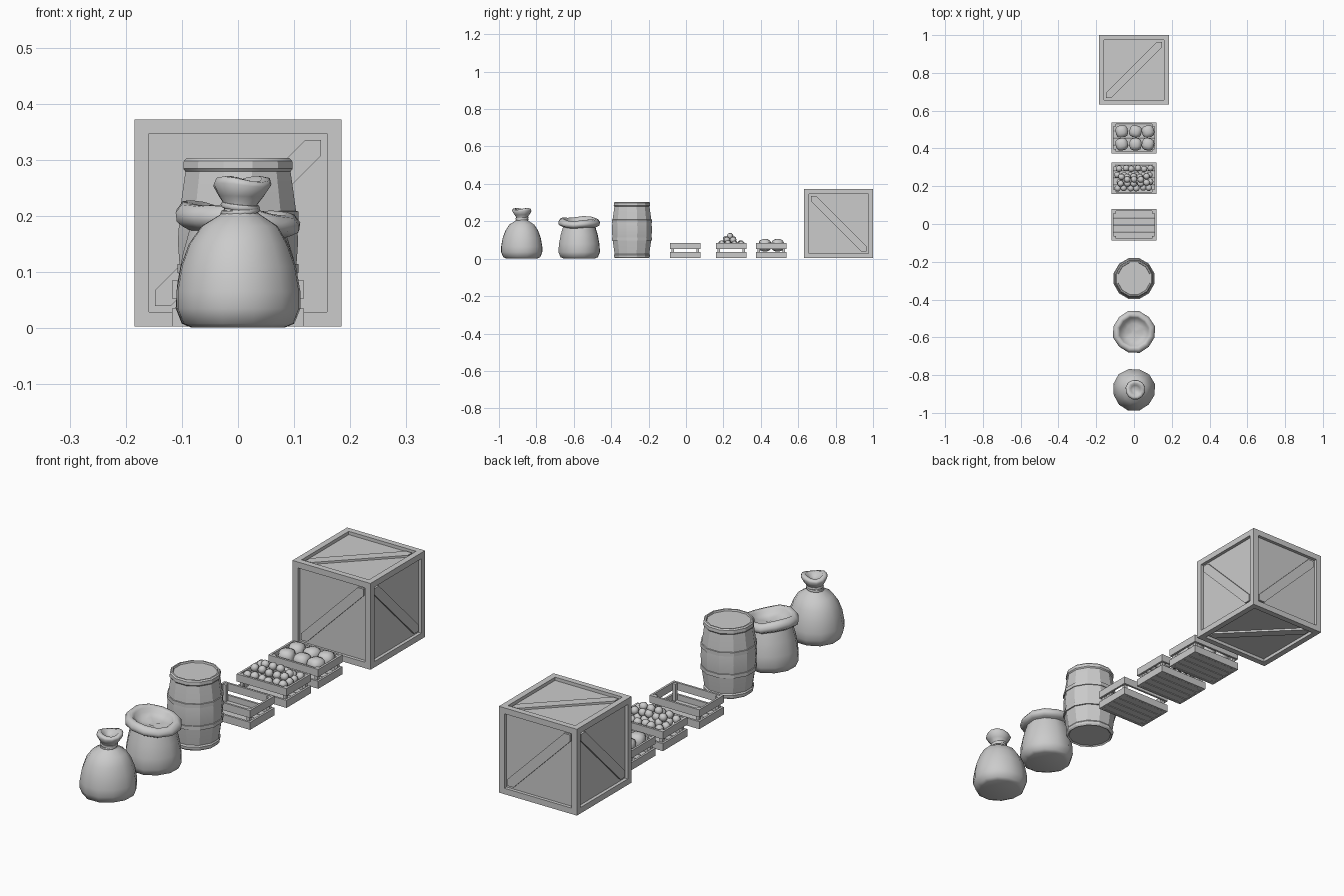
import bpy, bmesh, math, random
from mathutils import Vector, Matrix

if "Cube" in bpy.data.objects:
    bpy.data.objects.remove(bpy.data.objects["Cube"])

random.seed(4)


def finish(name, bm, smooth=None):
    bmesh.ops.recalc_face_normals(bm, faces=bm.faces)
    me = bpy.data.meshes.new(name)
    bm.to_mesh(me)
    bm.free()
    ob = bpy.data.objects.new(name, me)
    bpy.context.collection.objects.link(ob)
    if smooth:
        bpy.ops.object.select_all(action='DESELECT')
        ob.select_set(True)
        bpy.context.view_layer.objects.active = ob
        bpy.ops.object.shade_smooth_by_angle(angle=math.radians(smooth))
    return ob


def add_box(bm, loc, size):
    m = Matrix.Translation(loc) @ Matrix.Diagonal((*size, 1))
    bmesh.ops.create_cube(bm, size=1, matrix=m)


def lathe(name, profile, sides, y, smooth=None, warp=None):
    """Revolve (radius, z) points; both ends are capped."""
    bm = bmesh.new()
    rings = []
    for i, (r, z) in enumerate(profile):
        ring = []
        for k in range(sides):
            a = 2 * math.pi * (k + 0.5) / sides
            p = Vector((r * math.cos(a), r * math.sin(a), z))
            if warp:
                p = warp(p, a)
            ring.append(bm.verts.new(p + Vector((0, y, 0))))
        rings.append(ring)
    for lo, hi in zip(rings, rings[1:]):
        for k in range(sides):
            n = (k + 1) % sides
            bm.faces.new((lo[k], lo[n], hi[n], hi[k]))
    bm.faces.new(rings[0][::-1])
    bm.faces.new(rings[-1])
    return finish(name, bm, smooth)


# Large crate: cube with recessed panels
C = Vector((0, 0.816, 0.1875))
H = 0.1845
bm = bmesh.new()
bmesh.ops.create_cube(bm, size=2 * H, matrix=Matrix.Translation(C))
bmesh.ops.inset_individual(bm, faces=bm.faces[:], thickness=0.036)
panels = [f for f in bm.faces if f.calc_area() > 0.06]
for f in panels:
    f.normal_update()
for f in panels:
    n = f.normal.copy()
    res = bmesh.ops.extrude_discrete_faces(bm, faces=[f])
    bmesh.ops.translate(bm, verts=res['faces'][0].verts[:], vec=-n * 0.014)
finish("large_crate", bm)

# Diagonal brace on each crate face
h, c = 0.148, 0.028
outline = [(-h, -h), (c - h, -h), (h, h - c), (h, h), (h - c, h), (-h, c - h)]
faces = [((1, 0, 0), (0, 0, 1), 1), ((0, 1, 0), (0, 0, 1), -1),
         ((-1, 0, 0), (0, 0, 1), 1), ((0, -1, 0), (0, 0, 1), -1),
         ((1, 0, 0), (0, 1, 0), 1), ((1, 0, 0), (0, -1, 0), 1)]
bm = bmesh.new()
for right, up, flip in faces:
    r, u = Vector(right), Vector(up)
    n = r.cross(u)
    f = bm.faces.new([bm.verts.new(C + r * a * flip + u * b + n * (H - 0.0145)) for a, b in outline])
    ext = bmesh.ops.extrude_face_region(bm, geom=[f])
    bmesh.ops.translate(bm, vec=n * 0.009,
                        verts=[v for v in ext['geom'] if isinstance(v, bmesh.types.BMVert)])
    bm.faces.new([bm.verts.new(C + r * a * flip + u * b + n * (H - 0.0145)) for a, b in outline]) \
        if not f.is_valid else None
finish("crate_braces", bm)


# Small slatted crates
def small_crate(name, y):
    bm = bmesh.new()
    X, Y, t = 0.118, 0.0825, 0.009
    for zc in (0.0185, 0.069):
        for s in (-1, 1):
            add_box(bm, (0, y + s * (Y - t / 2), zc), (2 * X, t, 0.032))
            add_box(bm, (s * (X - t / 2), y, zc), (t, 2 * (Y - t), 0.032))
    for sx in (-1, 1):
        for sy in (-1, 1):
            add_box(bm, (sx * (X - t - 0.007), y + sy * (Y - t - 0.007), 0.043), (0.014, 0.014, 0.08))
    n = 4
    w = 2 * (Y - t) / n
    for i in range(n):
        add_box(bm, (0, y - Y + t + w * (i + 0.5), 0.0075), (2 * (X - t), w - 0.004, 0.008))
    finish(name, bm)


small_crate("empty_crate", -0.004)
small_crate("small_fruit_crate", 0.242)
small_crate("large_produce_crate", 0.456)

# Heap of small fruit
bm = bmesh.new()


def fruit(x, y, z):
    m = Matrix.Translation((x, 0.242 + y, z)) @ Matrix.Rotation(random.random() * 3, 4, (1, 1, 1))
    bmesh.ops.create_uvsphere(bm, u_segments=8, v_segments=6, radius=0.0175, matrix=m)


j = lambda: random.uniform(-0.003, 0.003)
for row in range(4):
    for col in range(6):
        fruit(-0.085 + 0.033 * col + (row % 2) * 0.008 + j(), -0.051 + 0.034 * row + j(), 0.079 + j())
for row in range(2):
    for col in range(5):
        fruit(-0.068 + 0.034 * col + j(), -0.026 + 0.034 * row + j(), 0.102 + j())
for col in range(3):
    fruit(-0.036 + 0.036 * col, -0.009 + j(), 0.12)
finish("small_fruit", bm, 60)

# Six large vegetables, rounded blocks
bm = bmesh.new()
for x in (-0.065, 0.008, 0.074):
    for y in (-0.034, 0.034):
        part = bmesh.new()
        bmesh.ops.create_cube(part, size=2)
        bmesh.ops.subdivide_edges(part, edges=part.edges[:], cuts=2, use_grid_fill=True)
        turn = Matrix.Rotation(random.uniform(-0.4, 0.4), 3, 'Z')
        for v in part.verts:
            v.co = turn @ (v.co.normalized() * 0.029 + v.co * 0.006)
            v.co += Vector((x, 0.456 + y, 0.07 + (0.002 if x else 0)))
        tmp = bpy.data.meshes.new("block")
        part.to_mesh(tmp)
        part.free()
        bm.from_mesh(tmp)
        bpy.data.meshes.remove(tmp)
finish("large_vegetables", bm, 60)

# Barrel with rims, inset lid and hoops
YB = -0.289
lathe("barrel", [(0.088, 0.008), (0.094, 0.003), (0.099, 0.01), (0.1, 0.02), (0.096, 0.026),
                 (0.107, 0.1), (0.111, 0.155), (0.107, 0.21), (0.097, 0.279), (0.101, 0.284),
                 (0.1, 0.298), (0.095, 0.303), (0.089, 0.303), (0.087, 0.296)], 12, YB, 25)
for tag, z in (("lower", 0.106), ("upper", 0.2)):
    lathe(tag + "_hoop", [(0.104, z - 0.009), (0.1115, z - 0.008), (0.1115, z + 0.008),
                          (0.104, z + 0.009)], 12, YB, 25)


# Open sack with a slanted rolled collar
def slant(p, a):
    k = max(0, (p.z - 0.1) / 0.1)
    p.z += k * (-0.11 * p.x + 0.004 * math.sin(3 * a))
    f = 1 + 0.02 * math.sin(4 * a + 1)
    return Vector((p.x * f, p.y * f, p.z))


lathe("open_sack", [(0.085, 0.001), (0.102, 0.008), (0.113, 0.035), (0.11, 0.08), (0.1, 0.13),
                    (0.088, 0.17), (0.098, 0.174), (0.111, 0.182), (0.113, 0.197), (0.102, 0.211),
                    (0.088, 0.214), (0.078, 0.207), (0.072, 0.193), (0.045, 0.183), (0.015, 0.18)],
      12, -0.571, 70, slant)


# Closed sack with gathered neck
def sag(p, a):
    f = 1 + 0.02 * math.sin(3 * a + 0.5)
    k = max(0, (p.z - 0.15) / 0.1)
    return Vector((p.x * f + 0.007 * k, p.y * f, p.z + max(0, k - 0.8) * 0.015 * math.sin(2 * a)))


lathe("closed_sack", [(0.085, 0.001), (0.102, 0.008), (0.113, 0.035), (0.113, 0.065), (0.105, 0.11),
                      (0.09, 0.15), (0.069, 0.182), (0.04, 0.2), (0.03, 0.207), (0.03, 0.22),
                      (0.041, 0.235), (0.053, 0.255), (0.049, 0.265), (0.035, 0.266),
                      (0.024, 0.252), (0.01, 0.246)], 12, -0.877, 70, sag)

# Cord around the neck
for i, z in enumerate((0.208, 0.217)):
    bpy.ops.mesh.primitive_torus_add(major_segments=12, minor_segments=6, major_radius=0.03,
                                     minor_radius=0.0055, location=(0.004, -0.877, z),
                                     rotation=(0.08, -0.1 + 0.2 * i, 0))
    bpy.context.object.name = "neck_cord_%d" % (i + 1)
    bpy.ops.object.shade_smooth_by_angle(angle=math.radians(60))
